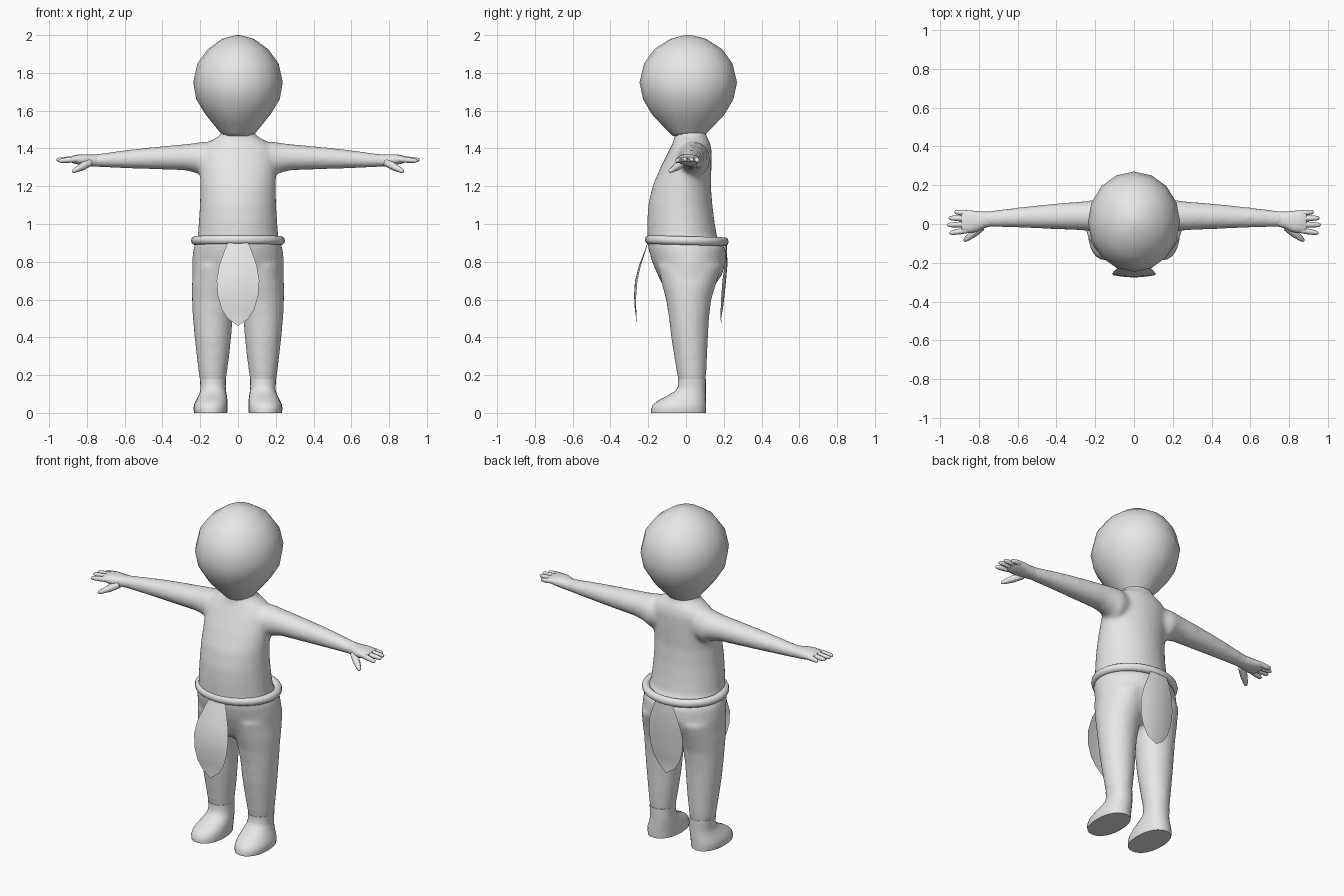
import bpy, bmesh, math
from mathutils import Vector

clay = bpy.data.materials.new("plain_grey")
clay.diffuse_color = (0.8, 0.8, 0.8, 1)


def finish(name, bm, angle=50):
    bmesh.ops.recalc_face_normals(bm, faces=bm.faces)
    me = bpy.data.meshes.new(name)
    bm.to_mesh(me)
    bm.free()
    ob = bpy.data.objects.new(name, me)
    bpy.context.collection.objects.link(ob)
    me.materials.append(clay)
    bpy.ops.object.select_all(action='DESELECT')
    ob.select_set(True)
    bpy.context.view_layer.objects.active = ob
    bpy.ops.object.shade_smooth_by_angle(angle=math.radians(angle))
    return ob


def loft(name, rings, axis='z', side=1, n=20, power=1.0):
    """Skin oval rings (t, a0, a1, b0, b1); a, b are x, y (axis z) or y, z (axis x)."""
    bm = bmesh.new()
    loops = []
    for t, a0, a1, b0, b1 in rings:
        loop = []
        for i in range(n):
            w = 2 * math.pi * i / n
            c, s = math.cos(w), math.sin(w)
            a = (a0 + a1) / 2 + (a1 - a0) / 2 * math.copysign(abs(c) ** power, c)
            b = (b0 + b1) / 2 + (b1 - b0) / 2 * math.copysign(abs(s) ** power, s)
            p = (a, b, t) if axis == 'z' else (t, a, b)
            loop.append(bm.verts.new((p[0] * side, p[1], p[2])))
        loops.append(loop)
    for lo, hi in zip(loops, loops[1:]):
        for i in range(n):
            j = (i + 1) % n
            bm.faces.new((lo[i], lo[j], hi[j], hi[i]))
    bm.faces.new(loops[0])
    bm.faces.new(loops[-1])
    return finish(name, bm)


def finger(name, p0, p1, r0, r1, side):
    """Tapered tube with a rounded tip."""
    bm = bmesh.new()
    p0, p1 = Vector(p0), Vector(p1)
    d = p1 - p0
    u = d.cross(Vector((0, 0, 1))).normalized()
    v = u.cross(d).normalized()
    loops = []
    for f, k in ((0, r0), (0.45, r0), (0.85, r1), (0.96, r1 * 0.7), (1, r1 * 0.25)):
        loop = []
        for i in range(8):
            w = math.pi * i / 4
            p = p0 + d * f + (u * math.cos(w) + v * math.sin(w)) * k
            loop.append(bm.verts.new((p.x * side, p.y, p.z)))
        loops.append(loop)
    for lo, hi in zip(loops, loops[1:]):
        for i in range(8):
            j = (i + 1) % 8
            bm.faces.new((lo[i], lo[j], hi[j], hi[i]))
    bm.faces.new(loops[0])
    bm.faces.new(loops[-1])
    return finish(name, bm, 70)


# head: coarse ball narrowing to the chin
loft("head", [(z, -r, r, 0.012 - q, 0.012 + q) for z, r, q in (
    (1.465, 0.075, 0.08), (1.485, 0.095, 0.10), (1.53, 0.132, 0.145),
    (1.58, 0.172, 0.192), (1.66, 0.221, 0.239), (1.75, 0.237, 0.258),
    (1.85, 0.215, 0.234), (1.925, 0.16, 0.18), (1.98, 0.085, 0.095),
    (1.998, 0.02, 0.025), (2.0, 0.004, 0.004))], n=16)

# body skin: torso, hips, legs and arms fused into one surface
parts = [loft("body", [(z, -r, r, f, b) for z, r, f, b in (
    (0.64, 0.19, -0.09, 0.11), (0.67, 0.232, -0.12, 0.15), (0.73, 0.243, -0.15, 0.19),
    (0.80, 0.243, -0.18, 0.213), (0.87, 0.237, -0.2, 0.21), (0.93, 0.214, -0.205, 0.165),
    (1.02, 0.207, -0.205, 0.15), (1.10, 0.202, -0.2, 0.14), (1.20, 0.2, -0.178, 0.132),
    (1.30, 0.203, -0.135, 0.135), (1.39, 0.2, -0.09, 0.136), (1.43, 0.165, -0.07, 0.128),
    (1.455, 0.12, -0.062, 0.115), (1.475, 0.088, -0.06, 0.105),
    (1.52, 0.085, -0.06, 0.10))], n=32)]
for side in (1, -1):
    parts.append(loft("leg", [
        (0.09, 0.075, 0.188, -0.03, 0.09), (0.14, 0.068, 0.195, -0.035, 0.1),
        (0.2, 0.06, 0.207, -0.047, 0.107), (0.3, 0.046, 0.219, -0.063, 0.112),
        (0.4, 0.036, 0.23, -0.079, 0.117), (0.5, 0.028, 0.239, -0.09, 0.122),
        (0.6, 0.012, 0.244, -0.106, 0.134), (0.67, -0.002, 0.245, -0.125, 0.155),
        (0.78, 0.0, 0.235, -0.15, 0.19)], side=side, n=28))
    parts.append(loft("arm", [
        (0.1, -0.03, 0.11, 1.26, 1.42), (0.18, -0.05, 0.128, 1.245, 1.437),
        (0.22, -0.038, 0.122, 1.27, 1.43), (0.28, -0.032, 0.115, 1.284, 1.423),
        (0.4, -0.027, 0.106, 1.288, 1.412), (0.5, -0.023, 0.096, 1.292, 1.402),
        (0.6, -0.019, 0.085, 1.295, 1.391), (0.7, -0.016, 0.073, 1.299, 1.377),
        (0.77, -0.016, 0.066, 1.303, 1.368)], axis='x', side=side, n=28))
bpy.ops.object.select_all(action='DESELECT')
for p in parts:
    p.select_set(True)
body = parts[0]
bpy.context.view_layer.objects.active = body
bpy.ops.object.join()
skin = body.modifiers.new("fuse", 'REMESH')
skin.mode = 'VOXEL'
skin.voxel_size = 0.012
relax = body.modifiers.new("relax", 'SMOOTH')
relax.factor = 0.5
relax.iterations = 10
for m in ("fuse", "relax"):
    bpy.ops.object.modifier_apply(modifier=m)
bpy.ops.object.shade_smooth()

for side, tag in ((1, "left"), (-1, "right")):
    # foot with a flat sole and a rounded toe
    loft(tag + "_foot", [
        (0.0, 0.057, 0.232, -0.185, 0.105), (0.02, 0.055, 0.236, -0.186, 0.106),
        (0.045, 0.055, 0.232, -0.174, 0.106), (0.065, 0.056, 0.222, -0.148, 0.106),
        (0.09, 0.059, 0.21, -0.1, 0.105), (0.115, 0.063, 0.2, -0.058, 0.105),
        (0.14, 0.065, 0.199, -0.042, 0.105), (0.18, 0.064, 0.202, -0.043, 0.105)],
        side=side, n=24, power=0.9)
    # palm
    loft(tag + "_palm", [
        (0.74, -0.012, 0.064, 1.304, 1.367), (0.775, -0.022, 0.064, 1.305, 1.368),
        (0.81, -0.04, 0.066, 1.308, 1.369), (0.845, -0.046, 0.07, 1.315, 1.368),
        (0.875, -0.045, 0.07, 1.322, 1.362), (0.888, -0.036, 0.062, 1.33, 1.356)],
        axis='x', side=side, n=16, power=0.85)
    # fingers and thumb
    for i, (y0, x1, y1, z1) in enumerate((
            (0.055, 0.925, 0.062, 1.335), (0.027, 0.955, 0.031, 1.34),
            (-0.002, 0.962, -0.005, 1.34), (-0.031, 0.95, -0.047, 1.334))):
        finger(f"{tag}_finger_{i + 1}", (0.85, y0, 1.343), (x1, y1, z1), 0.015, 0.012, side)
    finger(tag + "_thumb", (0.785, -0.015, 1.325), (0.876, -0.088, 1.277), 0.021, 0.013, side)

# belt: oval rolled band
bpy.ops.mesh.primitive_torus_add(major_segments=28, minor_segments=10, major_radius=0.225,
                                 minor_radius=0.024, location=(0, 0.004, 0.912),
                                 rotation=(math.radians(-1.5), 0, 0))
belt = bpy.context.object
belt.name = "belt"
belt.scale = (1, 0.89, 1)
belt.data.materials.append(clay)
bpy.ops.object.shade_smooth()


def flap(name, rows, bend):
    """Hanging leaf-shaped cloth; rows are (z, half width, y)."""
    bm = bmesh.new()
    grid = [[bm.verts.new((w * k / 3, y + bend * (w * k / 0.33) ** 2, z))
             for k in range(-3, 4)] for z, w, y in rows]
    tip = bm.verts.new((0, rows[-1][2] - bend * 0.2, 0.46))
    for a, b in zip(grid, grid[1:]):
        for i in range(6):
            bm.faces.new((a[i], a[i + 1], b[i + 1], b[i]))
    for i in range(6):
        bm.faces.new((grid[-1][i], grid[-1][i + 1], tip))
    return finish(name, bm)


flap("front_flap", [(0.9, 0.055, -0.205), (0.85, 0.075, -0.222), (0.78, 0.1, -0.249),
                    (0.7, 0.113, -0.27), (0.62, 0.107, -0.275), (0.55, 0.087, -0.271),
                    (0.5, 0.055, -0.264)], 0.012)
flap("back_flap", [(0.9, 0.055, 0.215), (0.85, 0.075, 0.218), (0.78, 0.1, 0.219),
                   (0.7, 0.113, 0.212), (0.62, 0.107, 0.204), (0.55, 0.087, 0.195),
                   (0.5, 0.055, 0.186)], -0.018)
